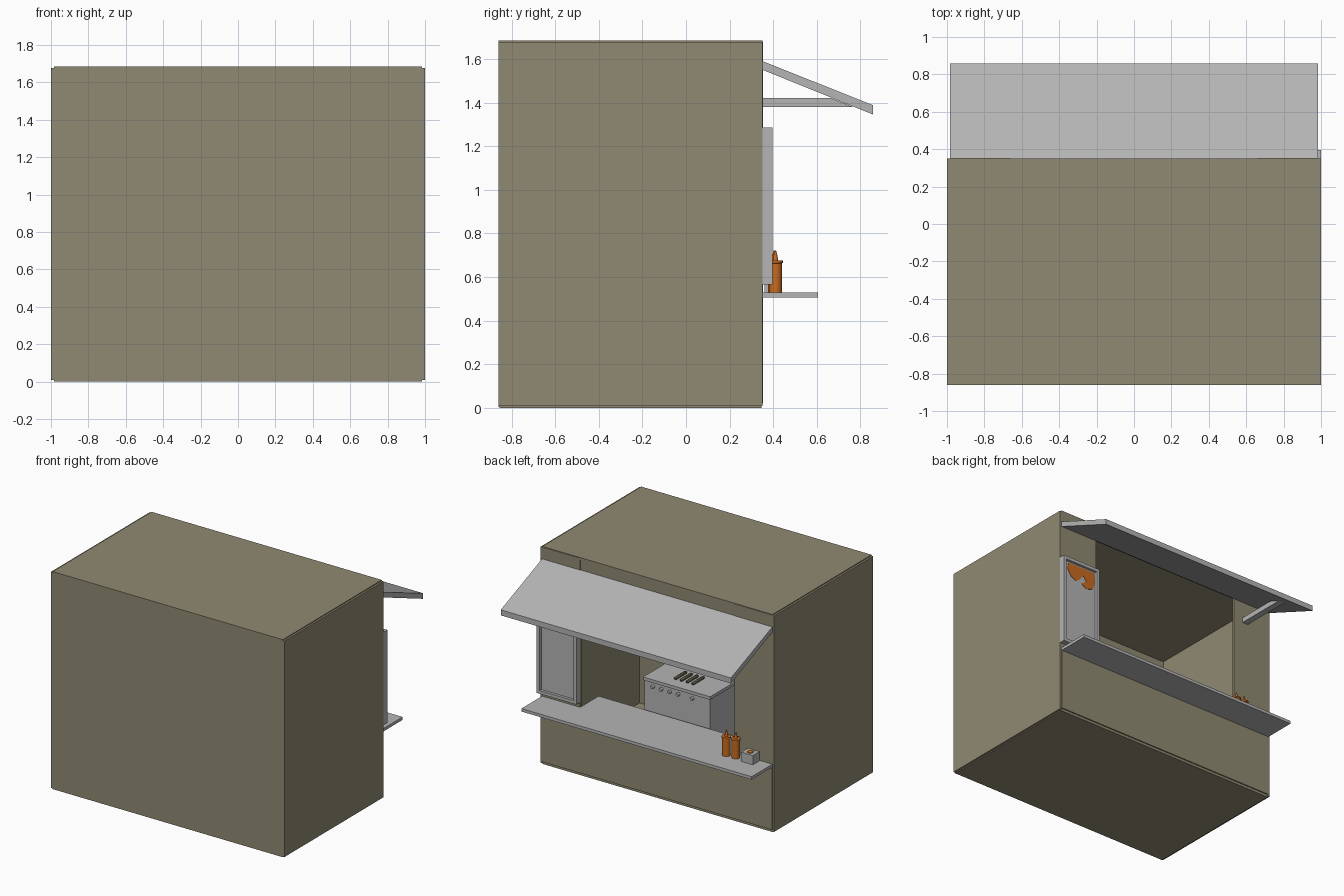
import bpy, bmesh, math

if "Cube" in bpy.data.objects:
    bpy.data.objects.remove(bpy.data.objects["Cube"])

def mat(name, c):
    m = bpy.data.materials.new(name)
    m.diffuse_color = (*c, 1)
    m.use_nodes = True
    m.node_tree.nodes["Principled BSDF"].inputs["Base Color"].default_value = m.diffuse_color
    return m

KHAKI = mat("khaki", (0.28, 0.255, 0.17))
GREY = mat("light_grey", (0.46, 0.46, 0.46))
ORANGE = mat("orange", (0.58, 0.15, 0.015))
DARK = mat("dark_olive", (0.09, 0.08, 0.045))

def finish(name, bm, m):
    bmesh.ops.recalc_face_normals(bm, faces=bm.faces[:])
    me = bpy.data.meshes.new(name)
    bm.to_mesh(me)
    bm.free()
    ob = bpy.data.objects.new(name, me)
    bpy.context.collection.objects.link(ob)
    me.materials.append(m)
    return ob

def box(name, x, y, z, m):
    """Box from (min, max) pairs."""
    bm = bmesh.new()
    bmesh.ops.create_cube(bm, size=1)
    for v in bm.verts:
        v.co = [r[0] if c < 0 else r[1] for c, r in zip(v.co, (x, y, z))]
    return finish(name, bm, m)

def extrude(name, pts, d, m):
    """Extrude a polygon of 3D points by vector d."""
    bm = bmesh.new()
    f = bm.faces.new([bm.verts.new(p) for p in pts])
    r = bmesh.ops.extrude_face_region(bm, geom=[f])
    vs = [e for e in r["geom"] if isinstance(e, bmesh.types.BMVert)]
    bmesh.ops.translate(bm, verts=vs, vec=d)
    return finish(name, bm, m)

def lathe(name, prof, loc, m, n=16):
    """Turned shape around z, capped at both ends."""
    bm = bmesh.new()
    rings = [[bm.verts.new((loc[0] + r * math.cos(2 * math.pi * i / n),
                            loc[1] + r * math.sin(2 * math.pi * i / n), loc[2] + z))
              for i in range(n)] for r, z in prof]
    for a, b in zip(rings, rings[1:]):
        for i in range(n):
            j = (i + 1) % n
            bm.faces.new((a[i], a[j], b[j], b[i]))
    bm.faces.new(rings[0])
    bm.faces.new(rings[-1])
    ob = finish(name, bm, m)
    bpy.ops.object.select_all(action='DESELECT')
    ob.select_set(True)
    bpy.context.view_layer.objects.active = ob
    bpy.ops.object.shade_smooth_by_angle(angle=math.radians(40))
    return ob

# Booth shell
W = 0.985
box("floor", (-W, W), (-0.855, 0.345), (0, 0.02), KHAKI)
box("roof", (-W, W), (-0.86, 0.35), (1.665, 1.685), KHAKI)
box("closed_wall", (-W, W), (-0.86, -0.84), (0.004, 1.683), KHAKI)
box("wall_below_counter", (-W, W), (0.335, 0.354), (0.02, 0.505), KHAKI)
box("wall_above_window", (-0.66, 0.66), (0.332, 0.347), (1.56, 1.68), KHAKI)
for s, n in ((-1, "left"), (1, "right")):
    box(n + "_side_wall", sorted((s * W, s * 1.0)), (-0.86, 0.35), (0.008, 1.678), KHAKI)
    box(n + "_window_jamb", sorted((s * 0.66, s * W)), (0.335, 0.352), (0.02, 1.68), KHAKI)

# Awning and its brace
extrude("awning", [(-W, 0.35, 1.59), (-W, 0.857, 1.388), (-W, 0.857, 1.345), (-W, 0.35, 1.55)],
        (2 * W, 0, 0), GREY)
extrude("awning_brace", [(-0.79, 0.35, 1.38), (-0.79, 0.765, 1.38), (-0.79, 0.665, 1.42), (-0.79, 0.35, 1.42)],
        (0.05, 0, 0), GREY)

# Counter: wide outside, narrower through the window
extrude("counter", [(-W, 0.605, 0.505), (W, 0.605, 0.505), (W, 0.35, 0.505), (0.66, 0.35, 0.505),
                    (0.66, 0.125, 0.505), (-0.66, 0.125, 0.505), (-0.66, 0.35, 0.505), (-W, 0.35, 0.505)],
        (0, 0, 0.023), GREY)

# Menu board with raised frame and a painted splash
box("menu_panel", (0.67, 0.99), (0.35, 0.375), (0.58, 1.275), GREY)
box("menu_frame_top", (0.66, 1.0), (0.35, 0.396), (1.26, 1.285), GREY)
box("menu_frame_bottom", (0.66, 1.0), (0.35, 0.396), (0.565, 0.59), GREY)
box("menu_frame_inner", (0.66, 0.685), (0.35, 0.396), (0.59, 1.26), GREY)
box("menu_frame_outer", (0.975, 1.0), (0.35, 0.396), (0.59, 1.26), GREY)
splash = [(0.94, 1.25), (0.70, 1.25), (0.69, 1.17), (0.71, 1.11), (0.77, 1.09), (0.82, 1.12),
          (0.77, 1.15), (0.80, 1.19), (0.83, 1.15), (0.87, 1.12), (0.92, 1.15), (0.95, 1.20)]
extrude("menu_painting", [(x, 0.374, z) for x, z in splash], (0, 0.004, 0), ORANGE)

# Grill with overhanging top, knobs and food
box("grill_body", (-0.28, 0.28), (-0.19, 0.105), (0.02, 0.75), GREY)
box("grill_top", (-0.287, 0.287), (-0.195, 0.115), (0.748, 0.772), GREY)
for i, x in enumerate((0.207, 0.135, 0.063, -0.009, -0.13)):
    k = lathe(f"grill_knob_{i}", [(0.014, 0), (0.012, 0.02)], (0, 0, 0), GREY, 12)
    k.rotation_euler = (-math.pi / 2, 0, 0)
    k.location = (x, 0.104, 0.715)
for i in range(4):
    s = lathe(f"sausage_{i}", [(0.006, -0.07), (0.012, -0.06), (0.012, 0.06), (0.006, 0.07)],
              (0, 0, 0), DARK, 10)
    s.rotation_euler = (math.pi / 2, 0, 0)
    s.location = (0.075 - 0.05 * i, -0.04, 0.782)

# Sauce bottles
for i, (x, y) in enumerate(((-0.633, 0.41), (-0.71, 0.405))):
    lathe(f"sauce_bottle_{i}", [(0.03, 0), (0.03, 0.135), (0.034, 0.137), (0.034, 0.147),
                                (0.013, 0.148), (0.009, 0.17), (0.003, 0.194)],
          (x, y, 0.528), ORANGE)

# Napkin box with napkin showing
box("napkin_box", (-0.88, -0.78), (0.36, 0.44), (0.528, 0.6), GREY)
lathe("napkin", [(0.026, 0), (0.022, 0.008), (0.008, 0.014)], (-0.83, 0.4, 0.598), ORANGE, 10)
